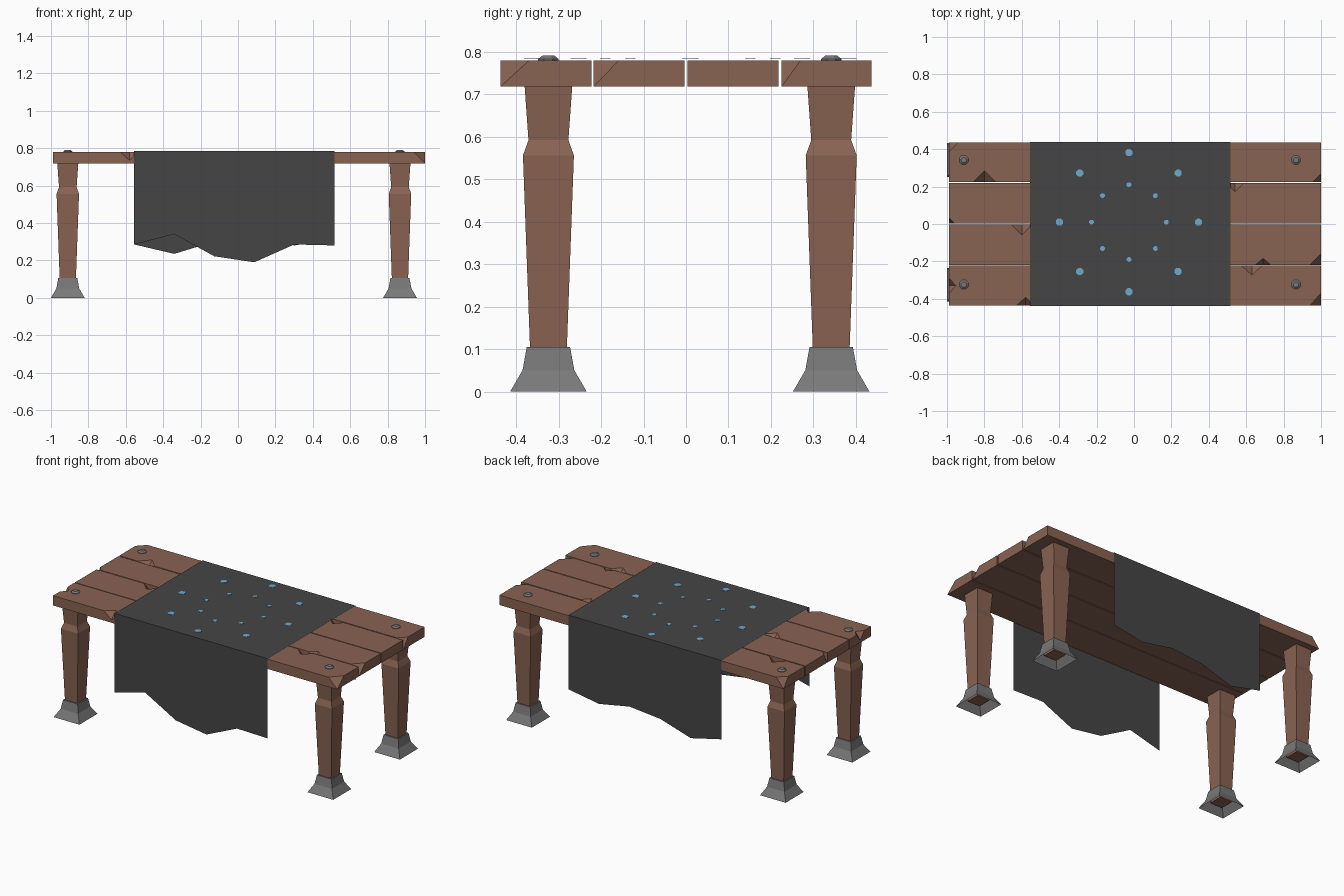
import bpy, bmesh, math
from mathutils import Vector

if "Cube" in bpy.data.objects:
    bpy.data.objects.remove(bpy.data.objects["Cube"])


def material(name, rgb):
    m = bpy.data.materials.new(name)
    m.diffuse_color = (*rgb, 1)
    m.use_nodes = True
    m.node_tree.nodes["Principled BSDF"].inputs["Base Color"].default_value = m.diffuse_color
    return m


WOOD = material("brown wood", (0.25, 0.125, 0.085))
METAL = material("grey metal", (0.19, 0.19, 0.19))
CLOTH = material("charcoal cloth", (0.06, 0.06, 0.06))
BLUE = material("pale blue", (0.15, 0.40, 0.64))
TOP, BOT = 0.78, 0.718
X0, X1 = -0.988, 1.0


def make(name, bm, mat):
    me = bpy.data.meshes.new(name)
    bm.to_mesh(me)
    bm.free()
    ob = bpy.data.objects.new(name, me)
    bpy.context.collection.objects.link(ob)
    if mat:
        me.materials.append(mat)
    return ob


def loft(name, mat, cx, cy, profile, sides, cap_bottom=True, cap_top=True, turn=0.5):
    """Stack of regular polygons; profile holds (apothem, z)."""
    bm = bmesh.new()
    rings = []
    for r, z in profile:
        R = r / math.cos(math.pi / sides)
        rings.append([bm.verts.new((cx + R * math.cos(2 * math.pi * (i + turn) / sides),
                                    cy + R * math.sin(2 * math.pi * (i + turn) / sides), z))
                      for i in range(sides)])
    for a, b in zip(rings, rings[1:]):
        for i in range(sides):
            j = (i + 1) % sides
            bm.faces.new((a[i], a[j], b[j], b[i]))
    if cap_bottom:
        bm.faces.new(rings[0][::-1])
    if cap_top:
        bm.faces.new(rings[-1])
    return make(name, bm, mat)


def chip_corner(bm, x, y, sx, sy, dx, dy):
    """Slice a sloping chip off a plank's end corner."""
    c = Vector((x, y, BOT + 0.001))
    p = Vector((x - sx * dx, y, TOP))
    q = Vector((x, y - sy * dy, TOP))
    n = (p - c).cross(q - c)
    if n.z < 0:
        n = -n
    r = bmesh.ops.bisect_plane(bm, geom=bm.verts[:] + bm.edges[:] + bm.faces[:], dist=1e-5,
                               plane_co=c, plane_no=n, clear_outer=True)
    edges = [e for e in bm.edges if e.is_boundary]
    bmesh.ops.holes_fill(bm, edges=edges, sides=0)


def notch(ob, x, y, tangent, inward, w, d):
    """Cut a splintered V notch into a top edge of a plank."""
    mid, t, n = Vector((x, y, TOP)), Vector(tangent), Vector(inward)
    tip = mid + n * d
    pts = [tip] + [tip + (q - tip) * 1.2 for q in
                   (mid + t * w, mid - t * w, mid - Vector((0, 0, 0.045)))]
    up = Vector((0, 0, 0.05))
    pts += [q + up for q in pts[:3]]
    bm = bmesh.new()
    for q in pts:
        bm.verts.new(q)
    bmesh.ops.convex_hull(bm, input=bm.verts[:])
    bmesh.ops.recalc_face_normals(bm, faces=bm.faces[:])
    cutter = make("notch_cutter", bm, None)
    cutter.hide_render = True
    mod = ob.modifiers.new("notch", 'BOOLEAN')
    mod.operation, mod.object, mod.solver = 'DIFFERENCE', cutter, 'EXACT'
    bpy.context.view_layer.update()
    ev = ob.evaluated_get(bpy.context.evaluated_depsgraph_get())
    me = bpy.data.meshes.new_from_object(ev)
    ob.modifiers.clear()
    ob.data = me
    me.materials.clear()
    me.materials.append(WOOD)
    for poly in me.polygons:
        poly.material_index = 0
    bpy.data.objects.remove(cutter)


# Planks: (y low, y high, corner chips, notches on long edges)
PLANKS = [
    (-0.437, -0.223, [(1, -1, .06, .068)], [(.63, 1, .055, .05), (-.58, -1, .05, .045)]),
    (-0.218, -0.003, [(1, -1, .06, .06)], [(-.60, 1, .055, .055), (.69, -1, .04, .035)]),
    (0.003, 0.218, [(-1, -1, .03, .03)], [(.54, 1, .045, .045)]),
    (0.225, 0.437, [(1, -1, .045, .045), (-1, 1, .05, .05)], [(-.80, -1, .06, .06)]),
]
for k, (ya, yb, chips, cuts) in enumerate(PLANKS):
    bm = bmesh.new()
    bmesh.ops.create_cube(bm, size=1)
    for v in bm.verts:
        v.co = (X1 if v.co.x > 0 else X0, yb if v.co.y > 0 else ya, TOP if v.co.z > 0 else BOT)
    for sx, sy, dx, dy in chips:
        chip_corner(bm, X1 if sx > 0 else X0, yb if sy > 0 else ya, sx, sy, dx, dy)
    bmesh.ops.recalc_face_normals(bm, faces=bm.faces[:])
    plank = make(f"plank_{k + 1}", bm, WOOD)
    for x, s, w, d in cuts:
        notch(plank, x, yb if s > 0 else ya, (1, 0, 0), (0, -s, 0), w, d)
    if k == 0:
        notch(plank, X0, -.33, (0, 1, 0), (1, 0, 0), .04, .035)

# Legs with metal feet and bolts
for xn, cx in (("left", -0.91), ("right", 0.866)):
    for yn, cy in (("front", -0.324), ("back", 0.342)):
        tag = f"{yn}_{xn}"
        loft(f"{tag}_leg", WOOD, cx, cy,
             [(.043, .03), (.0435, .105), (.06, .556), (.047, .592), (.056, BOT)], 4)
        loft(f"{tag}_foot", METAL, cx, cy,
             [(.043, .104), (.051, .105), (.061, .05), (.09, 0), (.055, .045), (.0437, .1)][1:4][::-1]
             + [(.0436, .105)], 4, False, False)
        loft(f"{tag}_bolt", METAL, cx, cy, [(.024, TOP - .005), (.024, .783), (.014, .791)], 8)

# Cloth runner: a thin sheet with ragged hanging ends
XS = [-0.555, -0.341, -0.127, 0.087, 0.301, 0.515]
FRONT = [.285, .34, .222, .19, .285, .28]
BACK = [.285, .235, .30, .32, .28, .315]
CZ, CY = 0.784, 0.439
bm = bmesh.new()
rows = [[bm.verts.new((x, -CY, z)) for x, z in zip(XS, FRONT)],
        [bm.verts.new((x, -CY, CZ)) for x in XS],
        [bm.verts.new((x, CY, CZ)) for x in XS],
        [bm.verts.new((x, CY, z)) for x, z in zip(XS, BACK)]]
for a, b in zip(rows, rows[1:]):
    for i in range(5):
        bm.faces.new((a[i], a[i + 1], b[i + 1], b[i]))
make("cloth_runner", bm, CLOTH)

# Two rings of blue dots on the cloth
for ring, rad, size in (("outer", .372, .019), ("inner", .2, .0125)):
    for i in range(8):
        a = math.pi / 4 * i
        loft(f"{ring}_dot_{i + 1}", BLUE, -0.027 + rad * math.cos(a), 0.01 + rad * math.sin(a),
             [(size, CZ + .0005), (size, CZ + .002)], 8)
